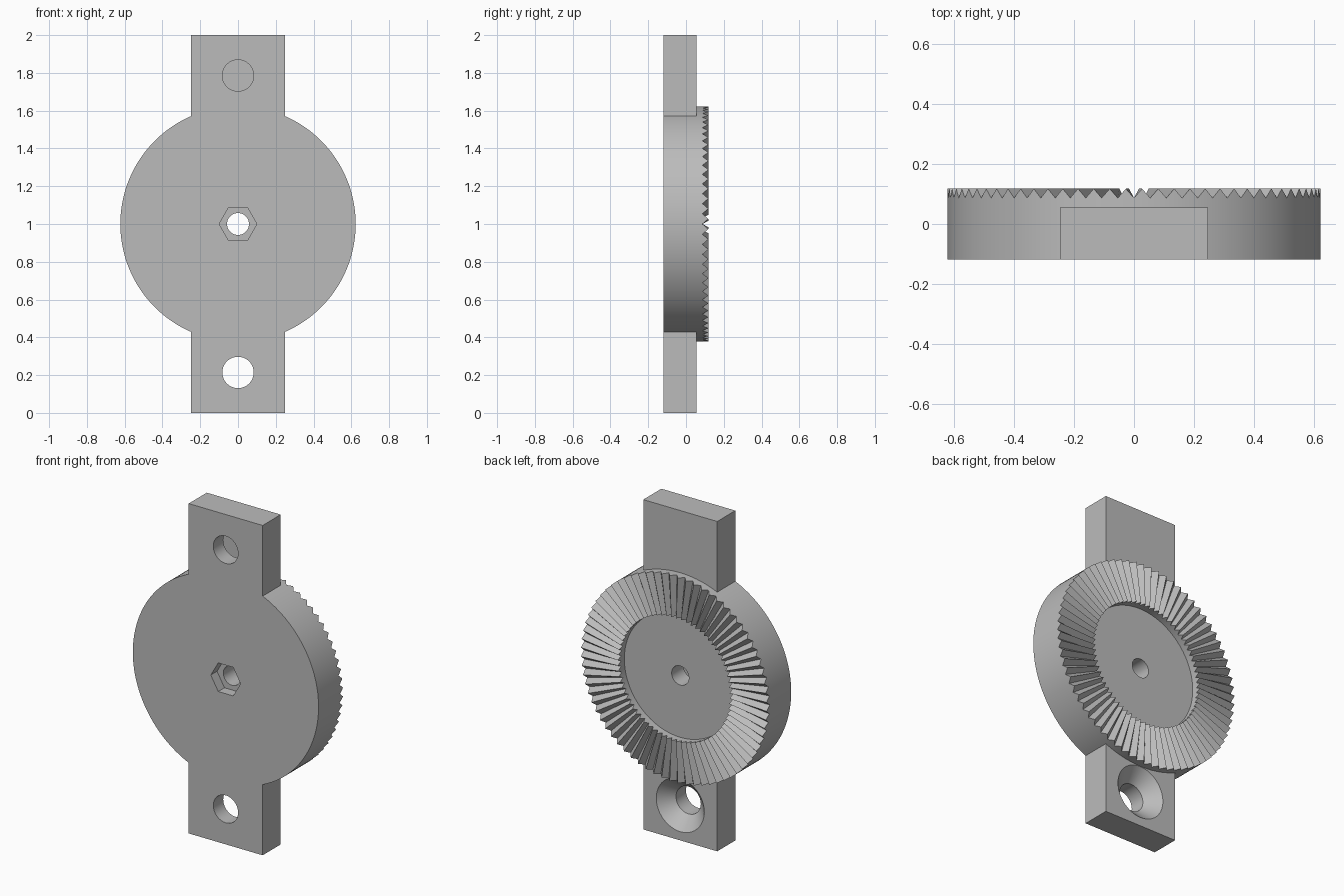
import bpy, bmesh, math
from mathutils import Vector

cube = bpy.data.objects.get("Cube")
if cube:
    bpy.data.objects.remove(cube, do_unlink=True)

FRONT, TAB_BACK, TIP, ROOT = -0.118, 0.055, 0.118, 0.087
RADIUS, RING_INNER, TEETH = 0.623, 0.375, 72

grey = bpy.data.materials.new("plain_grey")
grey.use_nodes = True
colour = (0.5, 0.5, 0.5, 1)
grey.diffuse_color = colour
grey.node_tree.nodes["Principled BSDF"].inputs["Base Color"].default_value = colour


def finish(bm, name):
    bmesh.ops.recalc_face_normals(bm, faces=bm.faces)
    mesh = bpy.data.meshes.new(name)
    bm.to_mesh(mesh)
    bm.free()
    mesh.materials.append(grey)
    obj = bpy.data.objects.new(name, mesh)
    bpy.context.collection.objects.link(obj)
    return obj


def lathe(name, profile, sides, z):
    """Capped solid about the y axis; y may be a (valley, ridge) pair."""
    bm = bmesh.new()
    rings = []
    for r, y in profile:
        ring = []
        for i in range(sides):
            a = math.tau * i / sides
            depth = y[i % 2] if isinstance(y, tuple) else y
            ring.append(bm.verts.new((r * math.cos(a), depth, z + r * math.sin(a))))
        rings.append(ring)
    for low, high in zip(rings, rings[1:]):
        for i in range(sides):
            j = (i + 1) % sides
            bm.faces.new((low[i], low[j], high[j], high[i]))
    bm.faces.new(rings[0])
    bm.faces.new(rings[-1])
    return finish(bm, name)


def block(name, low, high):
    bm = bmesh.new()
    bmesh.ops.create_cube(bm, size=1)
    low, high = Vector(low), Vector(high)
    for v in bm.verts:
        v.co = (low + high) / 2 + v.co * (high - low)
    return finish(bm, name)


def combine(target, other, operation):
    mod = target.modifiers.new(operation.lower(), "BOOLEAN")
    mod.operation, mod.solver, mod.object = operation, "EXACT", other
    bpy.context.view_layer.objects.active = target
    bpy.ops.object.modifier_apply(modifier=mod.name)
    bpy.data.objects.remove(other, do_unlink=True)


# Round body with a ring of radial teeth around a sunken floor
teeth = (ROOT, TIP)
body = lathe("toothed_disc_plate",
             [(RADIUS, FRONT), (RADIUS, teeth), (RING_INNER, teeth), (RING_INNER, TAB_BACK)],
             TEETH * 2, 1)

# Mounting tabs above and below
for z0, z1 in ((0, 0.5), (1.5, 2)):
    combine(body, block("mounting_tab", (-0.248, FRONT, z0), (0.248, TAB_BACK, z1)), "UNION")

# Countersunk screw holes in the tabs
for z in (0.214, 1.786):
    hole = [(0.083, -0.3), (0.083, -0.023), (0.161, TAB_BACK), (0.161, 0.3)]
    combine(body, lathe("screw_hole", hole, 64, z), "DIFFERENCE")

# Centre bore and hexagonal nut pocket
combine(body, lathe("centre_bore", [(0.058, -0.3), (0.058, 0.3)], 48, 1), "DIFFERENCE")
combine(body, lathe("nut_pocket", [(0.1, -0.3), (0.1, FRONT + 0.06)], 6, 1), "DIFFERENCE")

bpy.ops.object.select_all(action="DESELECT")
body.select_set(True)
bpy.context.view_layer.objects.active = body
bpy.ops.object.shade_smooth_by_angle(angle=math.radians(25))
